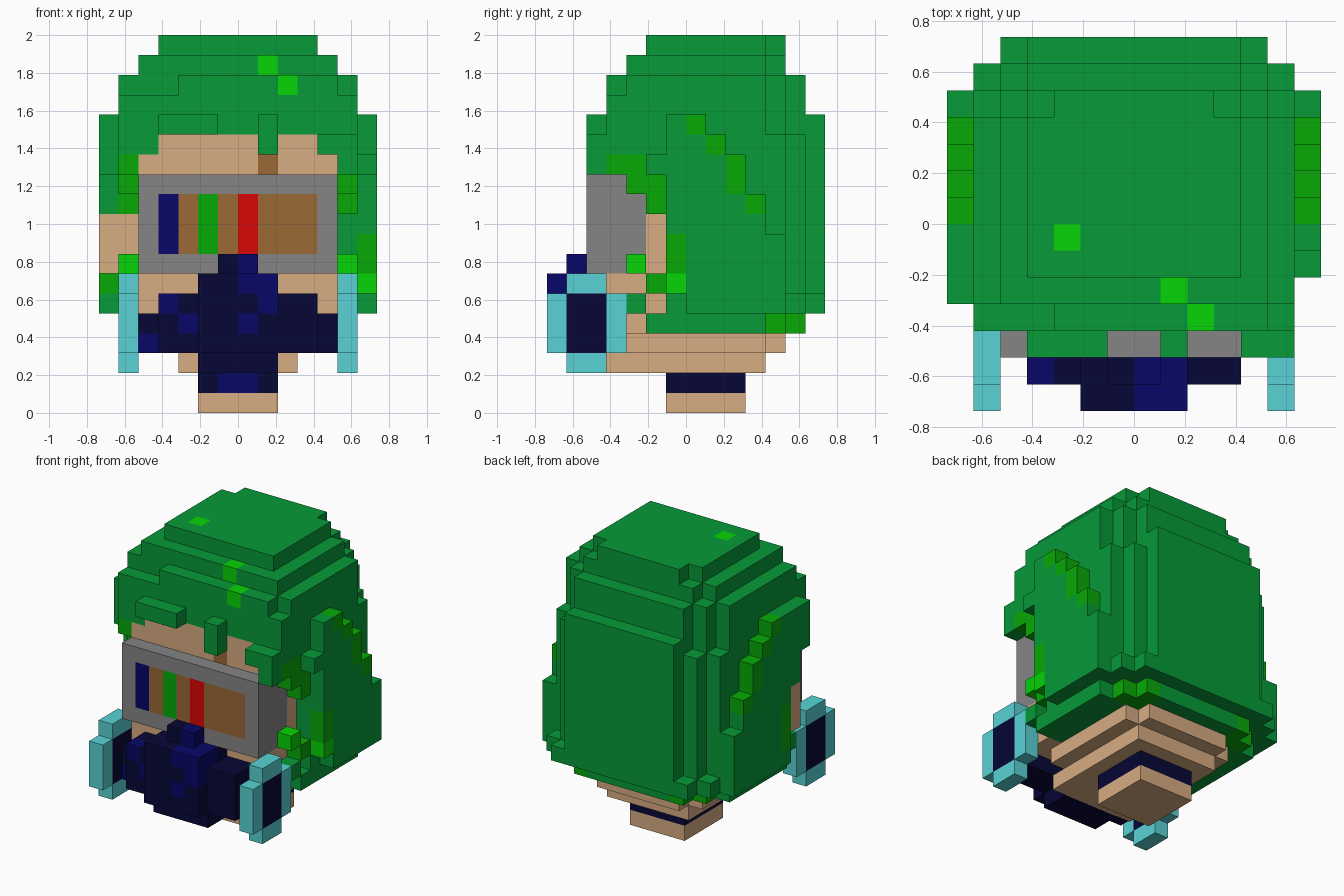
import bpy
import bmesh
from mathutils import Vector

cube = bpy.data.objects.get("Cube")
if cube:
    bpy.data.objects.remove(cube, do_unlink=True)

UNIT = 2 / 19  # edge of one block

PALETTE = {
    "helmet green": (0.002, 0.325, 0.04),
    "moss green": (0.002, 0.4, 0.002),
    "bright green": (0.002, 0.66, 0.002),
    "skin tan": (0.68, 0.415, 0.225),
    "goggle grey": (0.235, 0.235, 0.235),
    "lens brown": (0.335, 0.14, 0.037),
    "lens red": (0.7, 0.002, 0.002),
    "filter turquoise": (0.1, 0.65, 0.665),
    "dark navy": (0.002, 0.002, 0.038),
    "navy blue": (0.002, 0.002, 0.14),
}

materials = {}
for label, rgb in PALETTE.items():
    mat = bpy.data.materials.new(label)
    mat.use_nodes = True
    mat.diffuse_color = (*rgb, 1)
    mat.specular_intensity = 0
    mat.roughness = 1
    shader = mat.node_tree.nodes["Principled BSDF"]
    shader.inputs["Base Color"].default_value = (*rgb, 1)
    shader.inputs["Roughness"].default_value = 1
    shader.inputs["Specular IOR Level"].default_value = 0
    materials[label] = mat

blocks = {}  # block position -> (part, colour)


def fill(part, colour, xs, ys, zs, mirror=False):
    """Fill a box of blocks; later boxes replace earlier ones."""
    for x in range(*xs):
        for y in range(*ys):
            for z in range(*zs):
                blocks[x, y, z] = (part, colour)
                if mirror:
                    blocks[-1 - x, y, z] = (part, colour)


def centred(part, colour, half, ys, zs):
    fill(part, colour, (-half, half), ys, zs)


# Neck, jaw and face
centred("neck", "skin tan", 2, (-1, 3), (0, 1))
centred("neck_band", "dark navy", 2, (-1, 3), (1, 2))
centred("neck_band", "navy blue", 1, (-1, 0), (1, 2))
centred("jaw", "skin tan", 3, (-4, 4), (2, 3))
centred("jaw", "skin tan", 4, (-3, 4), (3, 4))
centred("jaw", "skin tan", 3, (4, 5), (3, 4))
centred("head", "skin tan", 5, (-4, 4), (4, 14))
fill("head", "lens brown", (1, 2), (-4, -3), (12, 13))

# Helmet crown and body, stepped like a dome
GREEN = "helmet green"
centred("helmet", GREEN, 6, (-1, 4), (5, 17))
centred("helmet", GREEN, 6, (-4, -1), (14, 16))
fill("helmet", GREEN, (-3, 5), (-4, -3), (16, 17))
centred("helmet", GREEN, 6, (-3, -1), (16, 17))
centred("helmet", GREEN, 5, (-3, 4), (17, 18))
centred("helmet", GREEN, 4, (-2, 4), (18, 19))

# Stepped back of the helmet
centred("helmet", GREEN, 6, (4, 5), (5, 14))
centred("helmet", GREEN, 5, (4, 5), (14, 17))
centred("helmet", GREEN, 4, (4, 5), (17, 18))
centred("helmet", GREEN, 3, (4, 5), (18, 19))
centred("helmet", GREEN, 5, (5, 6), (5, 14))
centred("helmet", GREEN, 4, (5, 6), (14, 17))
centred("helmet", GREEN, 4, (6, 7), (5, 15))

# Flared rim and the smaller course beneath it
centred("helmet_rim", GREEN, 6, (5, 6), (5, 6))
centred("helmet_rim", GREEN, 5, (6, 7), (5, 6))
centred("helmet_rim", GREEN, 6, (-2, 4), (4, 5))
centred("helmet_rim", GREEN, 5, (4, 5), (4, 5))
centred("helmet_rim", GREEN, 4, (5, 6), (4, 5))
fill("helmet_rim", "moss green", (3, 5), (4, 5), (4, 5), True)
fill("helmet_rim", "moss green", (3, 4), (5, 6), (4, 5), True)

# Temples
fill("helmet", GREEN, (4, 6), (-4, -1), (13, 14), True)
fill("helmet", GREEN, (5, 6), (-2, -1), (12, 13), True)

# Side flaps with a sloping top edge of moss
for y, top in zip(range(5), (15, 14, 13, 11, 9)):
    fill("side_flap", GREEN, (6, 7), (y, y + 1), (5, top), True)
fill("side_flap", GREEN, (6, 7), (-1, 0), (6, 15), True)
for y, low, high in ((0, 14, 15), (1, 13, 14), (2, 11, 13), (3, 10, 11)):
    fill("side_flap", "moss green", (6, 7), (y, y + 1), (low, high), True)
fill("side_flap", "moss green", (6, 7), (-1, 0), (6, 9), True)
fill("side_flap", "bright green", (6, 7), (-1, 0), (6, 7))
fill("side_flap", GREEN, (6, 7), (-2, -1), (12, 13))

# Longer right flap with the exposed ear below it
fill("side_flap", GREEN, (-7, -6), (-2, -1), (10, 15))
fill("side_flap", GREEN, (-7, -6), (-3, -2), (12, 15))
fill("side_flap", GREEN, (-7, -6), (-1, 0), (5, 6))
fill("right_ear", "skin tan", (-7, -5), (-2, -1), (7, 10))

# Ragged brow
fill("brow", GREEN, (-4, -1), (-5, -4), (14, 15))
fill("brow", GREEN, (1, 2), (-5, -4), (13, 15))
fill("brow", GREEN, (4, 6), (-5, -4), (13, 14))
fill("brow", GREEN, (5, 6), (-5, -4), (12, 13))

# Moss and straps around the cheeks
for ys, zs in (((-4, -2), (12, 13)), ((-3, -2), (11, 12)),
               ((-2, -1), (10, 12)), ((-2, -1), (6, 7))):
    fill("cheek_strap", "moss green", (5, 6), ys, zs, True)
fill("cheek_strap", "bright green", (5, 6), (-3, -2), (7, 8), True)
fill("cheek_strap", GREEN, (5, 6), (-3, -2), (5, 6), True)

# Bright flecks on the crown
fill("helmet", "bright green", (-3, -2), (-1, 0), (18, 19))
fill("helmet", "bright green", (1, 2), (-3, -2), (17, 18))
fill("helmet", "bright green", (2, 3), (-4, -3), (16, 17))

# Goggles with a striped lens
centred("goggles", "goggle grey", 5, (-5, -2), (7, 12))
centred("goggles", "lens brown", 4, (-5, -4), (8, 11))
for x, colour in ((-4, "navy blue"), (-2, "moss green"), (0, "lens red")):
    fill("goggles", colour, (x, x + 1), (-5, -4), (8, 11))

# Breathing mask
NAVY = "dark navy"
centred("mask", NAVY, 5, (-5, -4), (3, 5))
centred("mask", NAVY, 4, (-6, -4), (3, 6))
centred("mask", NAVY, 2, (-6, -4), (2, 7))
centred("mask", NAVY, 2, (-7, -6), (3, 7))
centred("mask", NAVY, 1, (-6, -5), (7, 8))
BLUE = "navy blue"
fill("mask", BLUE, (0, 2), (-7, -5), (6, 7))
fill("mask", BLUE, (0, 1), (-6, -5), (7, 8))
fill("mask", BLUE, (1, 2), (-7, -6), (5, 6))
fill("mask", BLUE, (0, 1), (-7, -6), (4, 5))
fill("mask", BLUE, (-3, -2), (-6, -5), (4, 5))
fill("mask", BLUE, (-4, -3), (-6, -5), (5, 6))
fill("mask", BLUE, (-5, -4), (-5, -4), (3, 4))

# Cross-shaped side filters with dark centres
fill("filter", "filter turquoise", (5, 6), (-7, -3), (3, 6), True)
fill("filter", "filter turquoise", (5, 6), (-6, -4), (2, 7), True)
fill("filter", NAVY, (5, 6), (-6, -4), (3, 6), True)


def build(part):
    """Make one mesh from the exposed block faces of a part."""
    cells = {pos: colour for pos, (name, colour) in blocks.items() if name == part}
    colours = sorted(set(cells.values()))
    bm = bmesh.new()
    corners = {}

    def corner(point):
        key = tuple(round(v) for v in point)
        if key not in corners:
            corners[key] = bm.verts.new(Vector(key) * UNIT)
        return corners[key]

    for pos, colour in cells.items():
        for axis in range(3):
            for side in (0, 1):
                step = Vector((0, 0, 0))
                step[axis] = 2 * side - 1
                if tuple(int(a + b) for a, b in zip(pos, step)) in blocks:
                    continue
                u, v = Vector((0, 0, 0)), Vector((0, 0, 0))
                u[(axis + 1) % 3] = v[(axis + 2) % 3] = 1
                start = Vector(pos)
                start[axis] += side
                loop = [start, start + u, start + u + v, start + v]
                if not side:
                    loop.reverse()
                face = bm.faces.new([corner(p) for p in loop])
                face.material_index = colours.index(colour)

    mesh = bpy.data.meshes.new(part)
    bm.to_mesh(mesh)
    bm.free()
    for colour in colours:
        mesh.materials.append(materials[colour])
    bpy.context.collection.objects.link(bpy.data.objects.new(part, mesh))


for part in sorted({name for name, _ in blocks.values()}):
    build(part)
